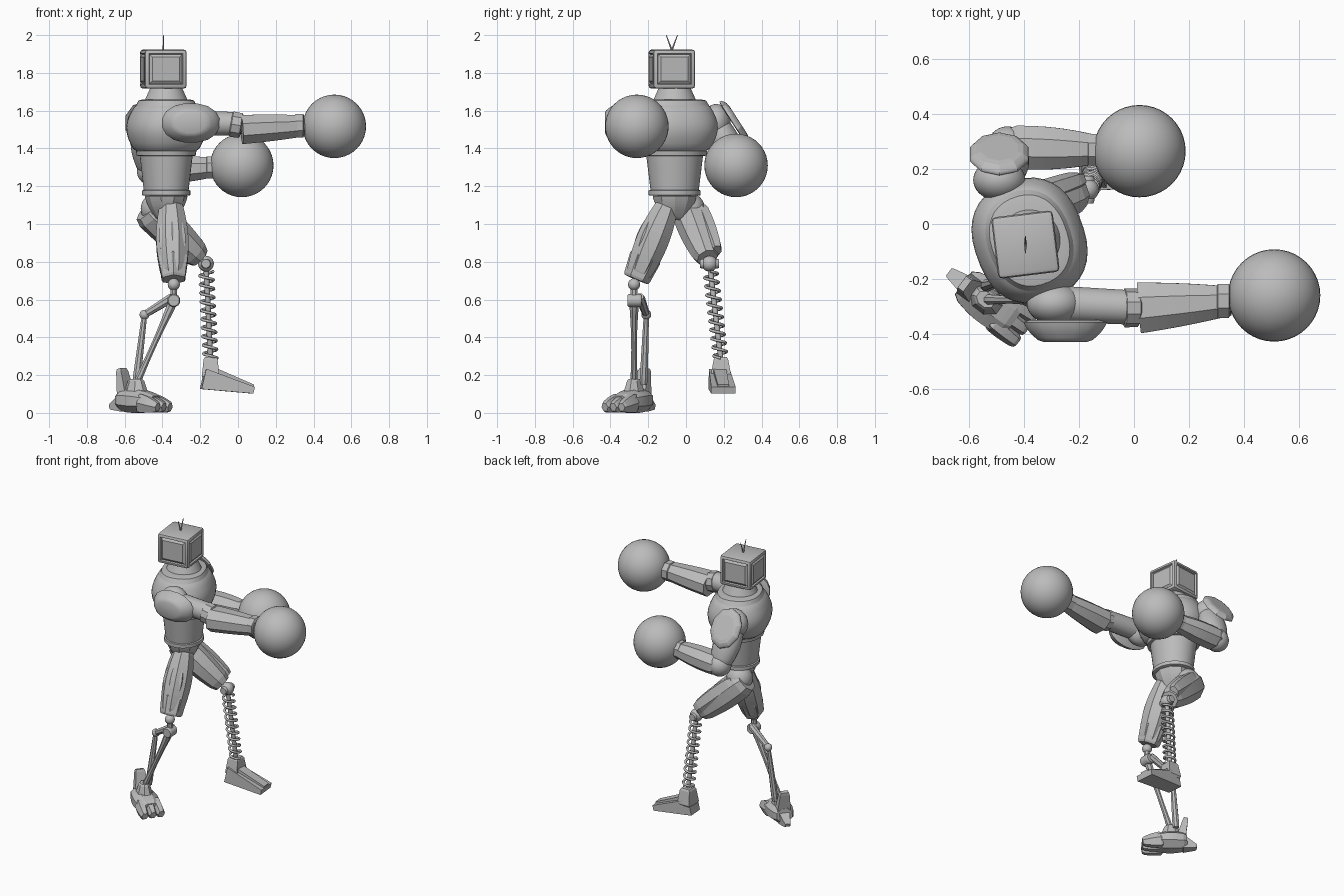
import bpy, bmesh
from math import cos, sin, pi, tau, copysign, radians
from mathutils import Vector, Matrix

cube = bpy.data.objects.get("Cube")
if cube:
    bpy.data.objects.remove(cube, do_unlink=True)

material = bpy.data.materials.new("plain_grey")
material.use_nodes = True
grey = (.5, .5, .5, 1)
material.diffuse_color = grey
material.node_tree.nodes["Principled BSDF"].inputs["Base Color"].default_value = grey

X, Y, Z = Matrix.Identity(3)


def finish(name, bm, smooth_angle):
    """Turn the bmesh into a named object with the shared material."""
    bmesh.ops.recalc_face_normals(bm, faces=bm.faces)
    mesh = bpy.data.meshes.new(name)
    bm.to_mesh(mesh)
    bm.free()
    mesh.materials.append(material)
    if smooth_angle:
        mesh.shade_smooth()
        mesh.set_sharp_from_angle(angle=radians(smooth_angle))
    part = bpy.data.objects.new(name, mesh)
    bpy.context.collection.objects.link(part)


def limb(name, bottom, top, start, end, bulge=0, flat=1, flare=None, sides=8,
         up=Z, power=2, lip=.85, steps=10):
    """Swollen, tapered tube between two joints; flat and flare widen its two ends sideways."""
    flare = flare or flat
    axis = (top - bottom).normalized()
    u = (up - axis * up.dot(axis)).normalized()
    v = axis.cross(u)
    bm = bmesh.new()
    rings = []
    for step in range(steps + 1):
        t = step / steps
        swell = bulge * sin(pi * t)
        scale = (lip if step in (0, steps) else 1) / cos(pi / sides)
        radius = scale * (start + (end - start) * t + swell)
        width = scale * (start * flat + (end * flare - start * flat) * t + swell * flat)
        ring = []
        for side in range(sides):
            turn = (side + .5) * tau / sides
            c, s = (copysign(abs(f) ** (2 / power), f) for f in (cos(turn), sin(turn)))
            ring.append(bm.verts.new(bottom.lerp(top, t) + u * c * radius + v * s * width))
        rings.append(ring)
    for low, high in zip(rings, rings[1:]):
        for side in range(sides):
            after = (side + 1) % sides
            bm.faces.new((low[side], low[after], high[after], high[side]))
    bm.faces.new(rings[0])
    bm.faces.new(rings[-1])
    finish(name, bm, smooth_angle=40 if sides > 10 else 0)


def ball(name, centre, radius, thickness=1):
    """Sphere, optionally squashed from side to side."""
    bm = bmesh.new()
    squash = Matrix.Diagonal((1, thickness, 1, 1))
    bmesh.ops.create_uvsphere(bm, u_segments=40, v_segments=20, radius=radius,
                              matrix=Matrix.Translation(centre) @ squash)
    finish(name, bm, smooth_angle=60)


# Head: bevelled box with a framed, raised panel on each side
head_centre = Vector((-.395, -.075, 1.82))
bm = bmesh.new()
place = Matrix.Translation(head_centre) @ Matrix.Rotation(radians(7), 4, "Z")
bmesh.ops.create_cube(bm, size=.225, matrix=place @ Matrix.Diagonal((1, 1, .92, 1)))
bmesh.ops.bevel(bm, geom=bm.edges[:], offset=.016, segments=2, profile=.5, affect="EDGES")
bm.normal_update()
panels = [f for f in bm.faces if f.calc_area() > .02 and abs(f.normal.z) < .1]
bmesh.ops.inset_individual(bm, faces=panels, thickness=.008, depth=0)
bmesh.ops.inset_individual(bm, faces=panels, thickness=.006, depth=-.01)
bmesh.ops.inset_individual(bm, faces=panels, thickness=.02, depth=.01)
finish("head", bm, smooth_angle=25)
for name, lean in (("left_antenna", .03), ("right_antenna", -.03)):
    limb(name, head_centre + Z * .1, head_centre + Z * .18 + Y * lean,
         start=.004, end=.002, sides=6, up=X)

# Trunk, turned toward the left arm
facing = Matrix.Rotation(radians(20), 3, "Z") @ X


def trunk(name, low, high, start, end, **shape):
    spine = Vector((-.38, -.06, 0))
    shape = {"flat": 1.1, "sides": 36, "up": facing} | shape
    limb(name, spine + Z * low, spine + Z * high, start, end, **shape)


trunk("neck", 1.64, 1.73, start=.12, end=.08, flat=1, lip=1)
trunk("abdomen", 1.16, 1.4, start=.115, end=.142, lip=1)
trunk("chest", 1.37, 1.65, start=.15, end=.14, bulge=.055, flat=1.08, flare=1.2, power=2.4)
trunk("chest_rim", 1.36, 1.39, start=.154, end=.158, lip=.95)
trunk("collar", 1.6, 1.66, start=.165, end=.135, flat=1.2, power=2.3)
trunk("belt", 1.15, 1.18, start=.126, end=.126, lip=.95)
trunk("pelvis", 1.02, 1.16, start=.045, end=.11, bulge=.01, sides=10)

# Right arm, punching forward
right_shoulder = Vector((-.29, -.29, 1.535))
right_elbow = Vector((.02, -.305, 1.5))
right_wrist = Vector((.35, -.28, 1.52))
ball("right_shoulder", right_shoulder, .1, thickness=.75)
right_pad = right_shoulder + X * .04 - Y * .06
limb("right_shoulder_pad", right_pad, right_pad - Y * .08, start=.155, end=.09, bulge=.01,
     flat=.68, sides=16, up=X, power=2.2)
limb("right_upper_arm", right_shoulder, right_elbow + Z * .03, start=.066, end=.062, sides=24)
limb("right_elbow_cuff", right_elbow - X * .06 + Z * .03, right_elbow + Z * .02,
     start=.068, end=.066, sides=10)
limb("right_forearm", right_elbow, right_wrist, start=.077, end=.056, bulge=.003,
     flat=1.2, flare=.95, lip=1)
limb("right_wrist_cuff", right_wrist - X * .05, right_wrist, start=.062, end=.062)
ball("right_glove", Vector((.51, -.26, 1.517)), .168)

# Left arm, bent at the waist
left_shoulder = Vector((-.49, .16, 1.54))
left_elbow = Vector((-.46, .28, 1.28))
left_wrist = Vector((-.12, .27, 1.3))
tilt = Vector((0, .84, .54))
left_pad = left_shoulder + Y * .1
ball("left_shoulder", left_shoulder, .095, thickness=.8)
limb("left_shoulder_pad", left_pad - tilt * .016, left_pad + tilt * .02,
     start=.106, end=.08, bulge=.01, flat=1.2, sides=10, up=X)
limb("left_upper_arm", left_shoulder, left_elbow, start=.07, end=.065, bulge=.024,
     flat=.85, sides=20, up=X)
ball("left_elbow", left_elbow, .075)
limb("left_forearm", left_elbow, left_wrist, start=.068, end=.05, bulge=.01, flat=1.15, flare=1)
limb("left_wrist_cuff", left_wrist - X * .05, left_wrist, start=.058, end=.058)
ball("left_glove", Vector((.02, .265, 1.31)), .168)

# Right leg: armoured thigh, knee joint and thin struts
right_hip = Vector((-.355, -.09, 1.12))
right_knee = Vector((-.34, -.275, .68))
right_hinge = right_knee - Z * .085
right_link = Vector((-.495, -.21, .52))
right_ankle = Vector((-.54, -.275, 0))
shin_end = right_ankle + Z * .15
thigh_end = right_hip.lerp(right_knee, .94)
ball("right_hip", right_hip, .065)
limb("right_thigh", right_hip, thigh_end, start=.055, end=.06, bulge=.028, up=X)
limb("right_thigh_plate", right_hip.lerp(right_knee, .2) - Y * .04,
     right_hip.lerp(right_knee, .65) - Y * .03, start=.045, end=.055, bulge=.02,
     flat=.7, sides=6, up=X)
limb("right_knee_guard", right_hip.lerp(right_knee, .66), thigh_end,
     start=.075, end=.062, sides=6, up=X, lip=.92)
ball("right_knee", right_knee, .032)
limb("right_knee_pin", right_knee, right_hinge, start=.018, end=.018, up=X)
limb("right_knee_hinge", right_hinge - Y * .035, right_hinge + Y * .04,
     start=.034, end=.034, sides=12)
limb("right_knee_link", right_hinge + Y * .03 + Z * .02, right_link, start=.024, end=.018)
ball("right_link_joint", right_link, .026)
limb("right_back_strut", right_link, shin_end + Y * .05, start=.014, end=.022, up=X)
limb("right_front_strut", right_hinge, shin_end, start=.026, end=.02, bulge=-.008, up=X)

# Right foot: clawed, turned outward
ahead = Vector((.8, -.6, 0))
across = Vector((.6, .8, 0))


def sole(forward, height, sideways=0):
    return right_ankle + ahead * forward + across * sideways + Z * height


limb("right_foot", sole(-.1, .07), sole(.13, .055), start=.055, end=.04, bulge=.015,
     flat=1.1, flare=1.7)
limb("right_ankle", sole(0, .08), sole(0, .18), start=.075, end=.04, flat=.75, up=ahead)
limb("right_heel_guard", sole(-.06, .07), sole(-.095, .235), start=.03, end=.015,
     flat=1.6, flare=2, sides=4, up=ahead)
limb("right_heel_spur", sole(-.08, .05), sole(-.165, .03), start=.045, end=.012,
     flat=.8, flare=1.6, sides=4)
for name, side in (("right_inner_toe", 1), ("right_middle_toe", 0), ("right_outer_toe", -1)):
    limb(name, sole(.06, .055, side * .05), sole(.185, .03, side * .055),
         start=.05, end=.025, bulge=.005, flat=.6, flare=.9, sides=6)

# Left leg: raised thigh, spring shin and wedge foot
left_hip = Vector((-.48, .015, 1.08))
left_knee = Vector((-.17, .125, .79))
left_ankle = Vector((-.145, .185, .28))
left_thigh_end = left_hip.lerp(left_knee, .9)
ball("left_hip", left_hip + X * .05, .085)
limb("left_thigh", left_hip, left_thigh_end, start=.088, end=.062, bulge=.012)
plate_shift = Y * .045 + Z * .035
limb("left_thigh_plate", left_hip.lerp(left_knee, .15) + plate_shift,
     left_thigh_end + plate_shift, start=.05, end=.045, bulge=.01, flat=.7, sides=6)
ball("left_knee", left_knee, .042)
limb("left_knee_cap", left_knee - Y * .05, left_knee + Y * .05, start=.026, end=.026, sides=12)
limb("left_shin_core", left_knee, left_ankle, start=.014, end=.014, sides=12, up=X)

# Coil spring wound around the shin core
coils, steps = 10, 16
curve = bpy.data.curves.new("left_shin_spring", "CURVE")
curve.dimensions = "3D"
curve.bevel_depth = .008
curve.bevel_resolution = 1
curve.use_fill_caps = True
curve.materials.append(material)
wire = curve.splines.new("POLY")
wire.points.add(coils * steps)
for index, point in enumerate(wire.points):
    turn = tau * index / steps
    centre = left_knee.lerp(left_ankle, .08 + .9 * index / (coils * steps))
    point.co = (*(centre + .036 * (X * cos(turn) + Y * sin(turn))), 1)
bpy.context.collection.objects.link(bpy.data.objects.new("left_shin_spring", curve))

left_heel = Vector((-.185, .175, .18))
left_toe = Vector((.08, .198, .12))
limb("left_foot", left_heel, left_toe, start=.055, end=.018, flat=1, flare=3.6, sides=4, lip=1)
limb("left_foot_ridge", left_heel + X * .03 + Z * .035, left_toe + Z * .02,
     start=.035, end=.01, flat=1, flare=3, sides=4, lip=1)
limb("left_ankle", left_ankle - Z * .1, left_ankle + Z * .015, start=.048, end=.036,
     flat=1.2, flare=1, sides=4, up=X)
